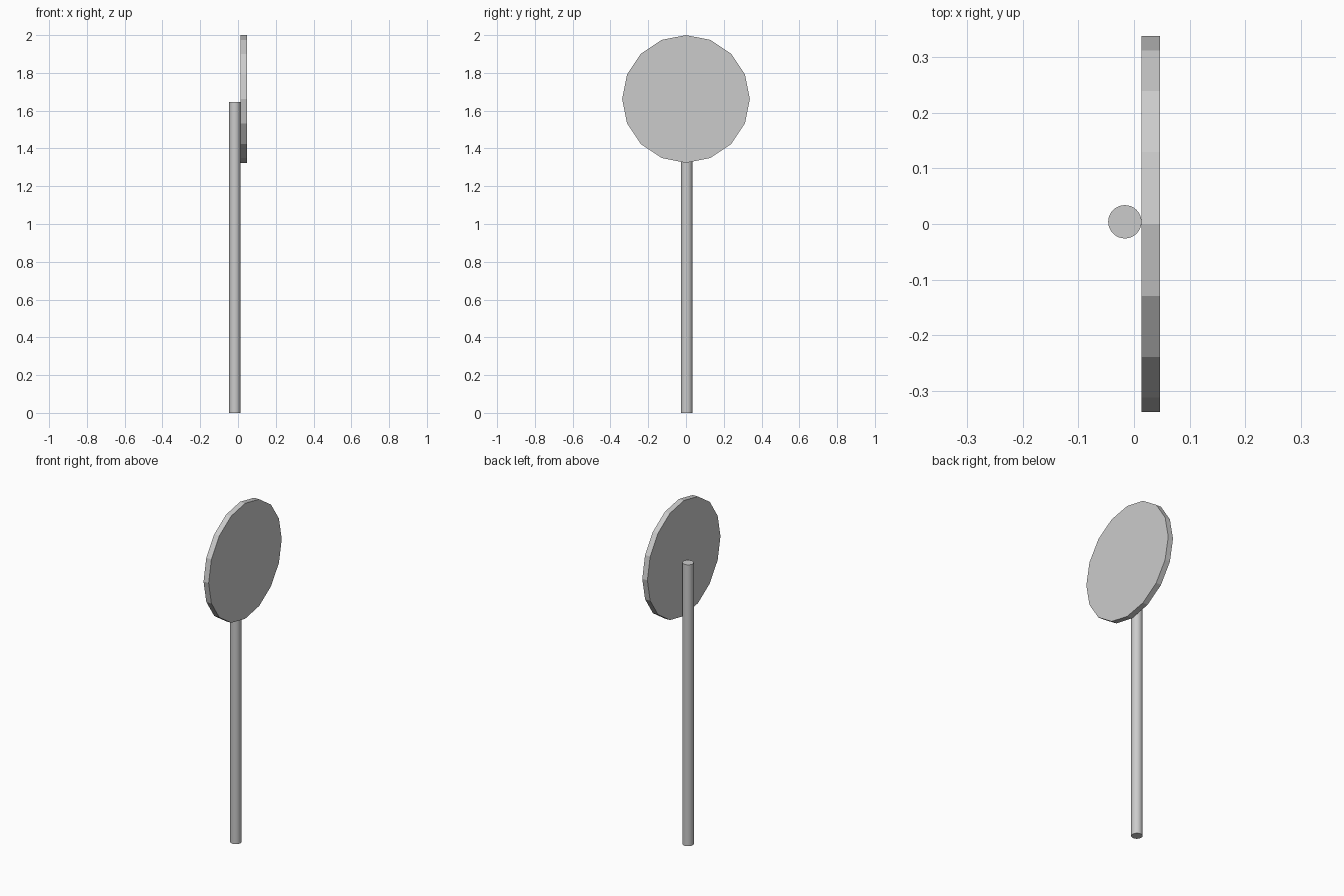
import bpy
from math import radians

if "Cube" in bpy.data.objects:
    bpy.data.objects.remove(bpy.data.objects["Cube"])


def cylinder(name, sides, radius, depth, location, rotation=(0, 0, 0)):
    bpy.ops.mesh.primitive_cylinder_add(vertices=sides, radius=radius, depth=depth,
                                        location=location, rotation=rotation)
    obj = bpy.context.object
    obj.name = name
    bpy.ops.object.transform_apply(location=False, rotation=True, scale=True)
    return obj


# Round post, smooth sided
POST_HEIGHT = 1.647
cylinder("post", 32, 0.03, POST_HEIGHT, (-0.0165, 0.004, POST_HEIGHT / 2))
bpy.ops.object.shade_smooth_by_angle(angle=radians(30))

# Flat-faced 16-sided sign plate standing against the post, facing +x
cylinder("sign_plate", 16, 0.338, 0.033, (0.03, 0, 1.662), (0, radians(90), 0))
